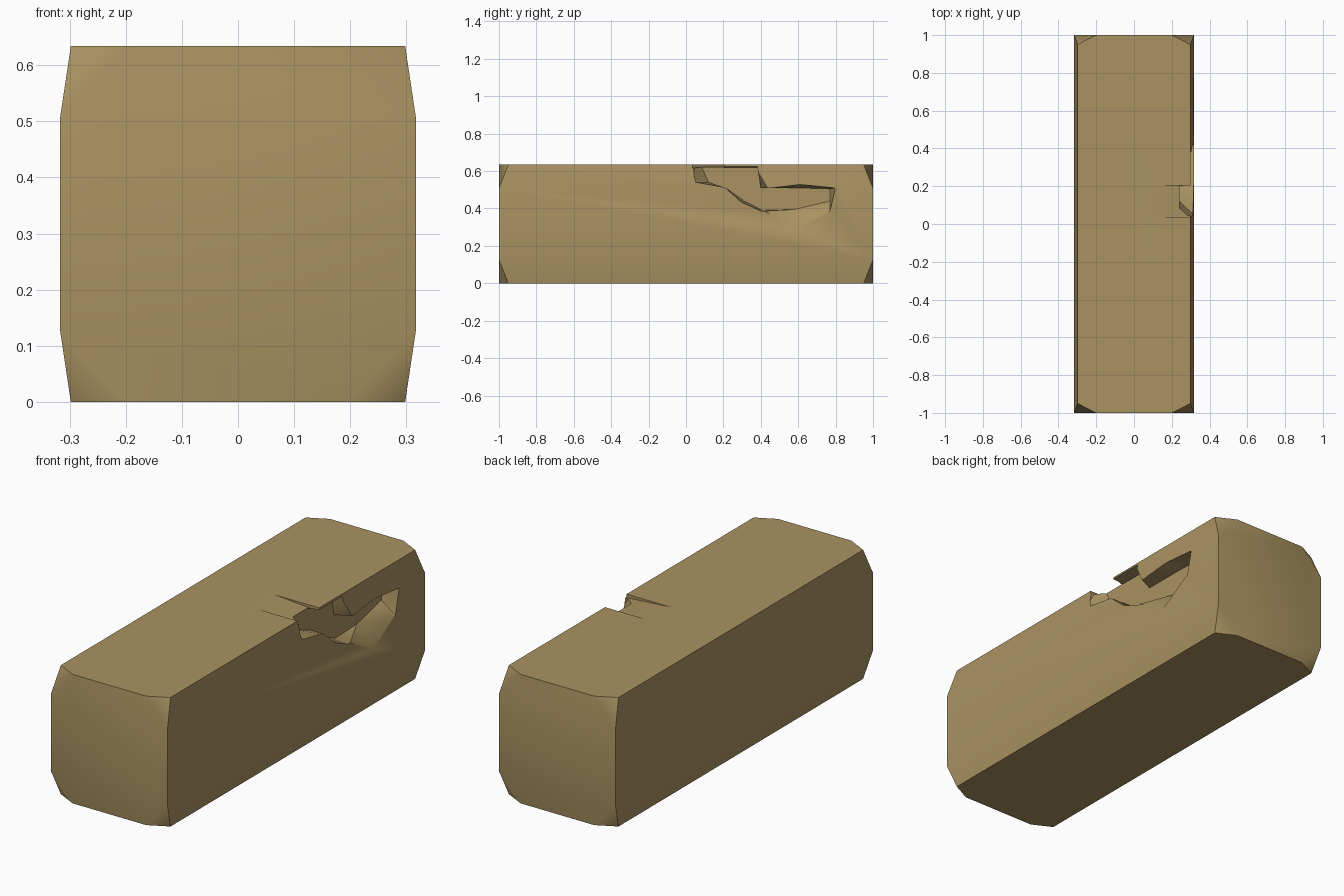
import bpy, bmesh, math

if "Cube" in bpy.data.objects:
    bpy.data.objects.remove(bpy.data.objects["Cube"])

stone = bpy.data.materials.new("sandstone")
stone.diffuse_color = (0.40, 0.29, 0.12, 1)
stone.use_nodes = True
stone.node_tree.nodes["Principled BSDF"].inputs["Base Color"].default_value = stone.diffuse_color


def new_object(name, bm):
    bmesh.ops.recalc_face_normals(bm, faces=bm.faces)
    mesh = bpy.data.meshes.new(name)
    bm.to_mesh(mesh)
    bm.free()
    ob = bpy.data.objects.new(name, mesh)
    bpy.context.collection.objects.link(ob)
    return ob


def loft(name, a, b):
    """Closed solid between two matching point loops."""
    bm = bmesh.new()
    va = [bm.verts.new(p) for p in a]
    vb = [bm.verts.new(p) for p in b]
    n = len(a)
    bm.faces.new(va)
    bm.faces.new(vb[::-1])
    for i in range(n):
        j = (i + 1) % n
        bm.faces.new((va[j], va[i], vb[i], vb[j]))
    bmesh.ops.triangulate(bm, faces=bm.faces)
    return new_object(name, bm)


# Block with clipped corners: hull of one corner mirrored eight ways
bm = bmesh.new()
for sx in (-1, 1):
    for sy in (-1, 1):
        for sz in (-1, 1):
            for x, y, z in ((.298, .95, .317), (.2, 1, .317), (.317, 1, .19)):
                bm.verts.new((sx * x, sy * y, .317 + sz * z))
bmesh.ops.convex_hull(bm, input=bm.verts)
bmesh.ops.dissolve_limit(bm, angle_limit=math.radians(1),
                         verts=bm.verts, edges=bm.edges)
block = new_object("stone_block", bm)
block.data.materials.append(stone)

# Broken cavity in the right side, outer rim and inner wall
rim = [(.04, .70), (.04, .54), (.21, .51), (.30, .43), (.40, .385), (.60, .275),
       (.77, .38), (.80, .51), (.60, .53), (.44, .51), (.38, .626), (.20, .626), (.20, .70)]
wall = [(.05, .70), (.12, .54), (.22, .505), (.31, .44), (.41, .39), (.58, .395),
        (.77, .44), (.77, .505), (.60, .51), (.40, .51), (.385, .618), (.20, .618), (.20, .70)]
cavity = loft("cavity_cutter", [(.325, y, z) for y, z in rim],
              [(.24, y, z) for y, z in wall])

# Shallow sloping chip in the top
chip_profile = [(.06, .634), (.25, .62), (.34, .614), (.34, .72), (.06, .72)]
chip = loft("chip_cutter", [(x, .036, z) for x, z in chip_profile],
            [(x, .204, z) for x, z in chip_profile])

# Cut both, then remove the cutters
bpy.context.view_layer.objects.active = block
block.select_set(True)
for cutter in (cavity, chip):
    cutter.hide_render = True
    mod = block.modifiers.new("cut", 'BOOLEAN')
    mod.operation = 'DIFFERENCE'
    mod.solver = 'EXACT'
    mod.object = cutter
    bpy.ops.object.modifier_apply(modifier=mod.name)
    bpy.data.objects.remove(cutter)

bpy.ops.object.select_all(action='DESELECT')
block.select_set(True)
bpy.ops.object.shade_smooth_by_angle(angle=math.radians(38))
